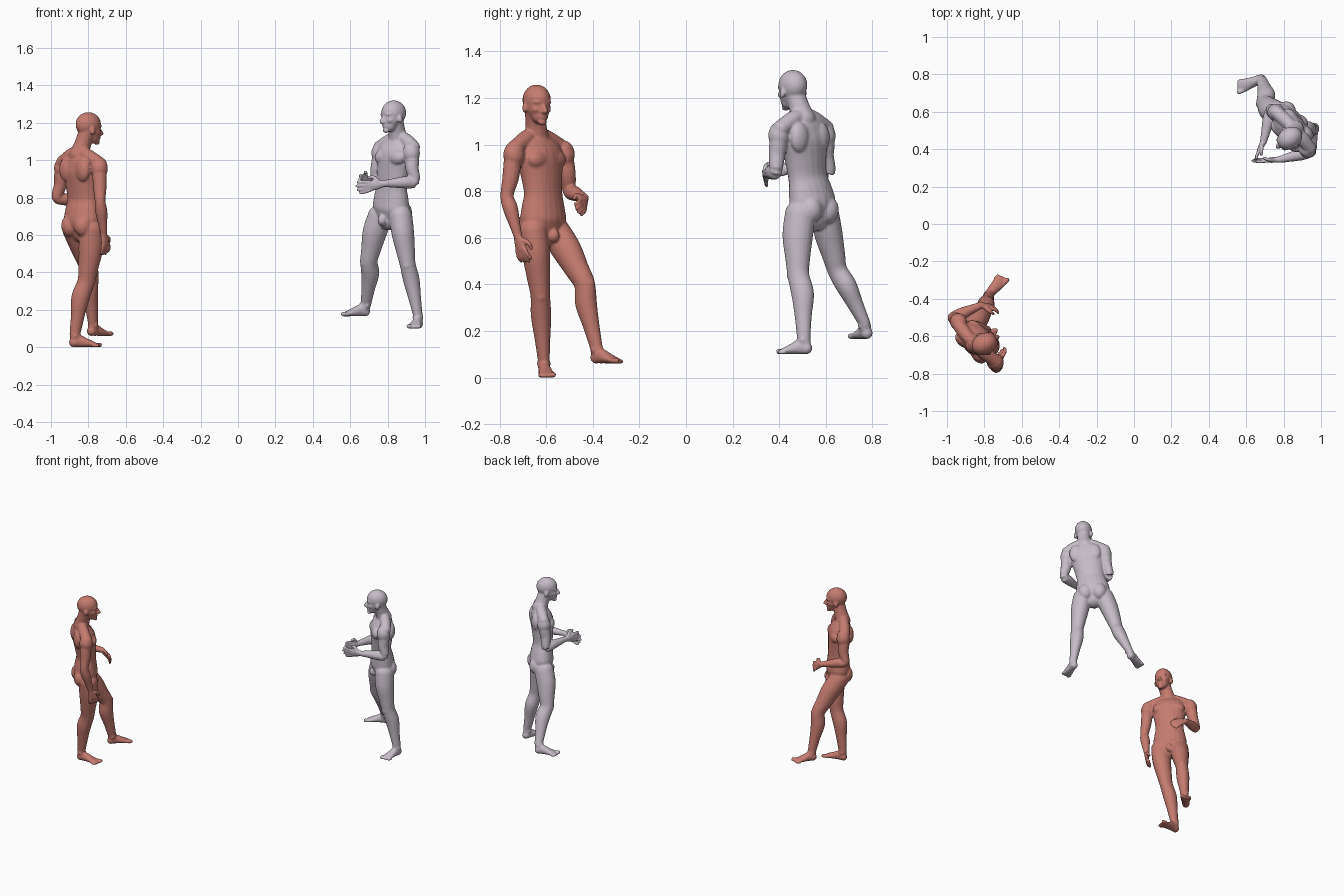
import bpy, bmesh
from math import radians, sin, cos, pi
from mathutils import Vector as V, Matrix

if "Cube" in bpy.data.objects:
    bpy.data.objects.remove(bpy.data.objects["Cube"])
UP = V((0, 0, 1))


def material(name, rgb):
    m = bpy.data.materials.new(name)
    m.use_nodes = True
    m.diffuse_color = (*rgb, 1)
    bsdf = m.node_tree.nodes["Principled BSDF"]
    bsdf.inputs["Base Color"].default_value = (*rgb, 1)
    bsdf.inputs["Roughness"].default_value = 0.7
    return m


def facing(deg):
    """Forward and left axes for a heading."""
    a = radians(deg)
    return V((cos(a), sin(a), 0)), V((-sin(a), cos(a), 0))


def ball(bm, c, radii, fwd=V((1, 0, 0)), left=V((0, 1, 0))):
    rot = Matrix((fwd, left, fwd.cross(left))).transposed().to_4x4()
    bmesh.ops.create_uvsphere(bm, u_segments=20, v_segments=14, radius=1,
                              matrix=Matrix.Translation(c) @ rot @ Matrix.Diagonal((*radii, 1)))


def spline(a, b, c, d, t):
    return 0.5 * (2 * b + (c - a) * t + (2 * a - 5 * b + 4 * c - d) * t * t
                  + (3 * b - a - 3 * c + d) * t ** 3)


def loft(bm, secs, side, steps=5, n=20):
    """Smooth tube through (centre, half width along side, half depth), with round ends."""
    p = [secs[0]] + list(secs) + [secs[-1]]
    path = []
    for i in range(len(secs) - 1):
        path += [[spline(*(p[i + k][j] for k in range(4)), s / steps) for j in range(3)]
                 for s in range(steps)]
    path.append(list(secs[-1]))
    rings = []
    for i, (c, w, h) in enumerate(path):
        t = (path[min(i + 1, len(path) - 1)][0] - path[max(i - 1, 0)][0]).normalized()
        u = (side - t * side.dot(t)).normalized()
        v = t.cross(u)
        rings.append([bm.verts.new(c + u * w * cos(2 * pi * k / n) + v * h * sin(2 * pi * k / n))
                      for k in range(n)])
        if i in (0, len(path) - 1):
            ball(bm, c, (min(w, h), w, h), t, u)
    for a, b in zip(rings, rings[1:]):
        for k in range(n):
            bm.faces.new((a[k], a[k - 1], b[k - 1], b[k]))
    bm.faces.new(rings[0])
    bm.faces.new(rings[-1][::-1])


def tube(bm, pts, radii, side=V((0.3, 0.5, 0.81))):
    loft(bm, [(p, r, r) for p, r in zip(pts, radii)], side, 4, 12)


def hand(bm, wrist, tip, normal, fwd, curl):
    d = (tip - wrist).normalized()
    n = (normal - d * normal.dot(d)).normalized()
    s = d.cross(n)
    if s.dot(fwd + UP) < 0:
        s = -s
    size = (tip - wrist).length
    knuckle = wrist + d * size * 0.52
    loft(bm, [(wrist, 0.018, 0.016), (wrist + d * size * 0.25, 0.026, 0.015),
              (knuckle, 0.029, 0.011)], s)
    for k in range(4):
        f = (1.5 - k) / 1.5
        base = knuckle + s * f * 0.023
        length = size * (0.5 - 0.07 * abs(k - 1.3))
        mid = base + (d + s * f * 0.18 + n * curl * 0.4).normalized() * length * 0.55
        end = mid + (d + s * f * 0.1 + n * curl * 1.6).normalized() * length * 0.45
        tube(bm, (base, mid, end), (0.0095, 0.0088, 0.0075))
    root = wrist + d * size * 0.2 + s * 0.016
    bend = root + (d * 0.6 + s * 0.8 + n * 0.3).normalized() * 0.035
    tube(bm, (root, bend, bend + (d + n * 0.4).normalized() * 0.028), (0.013, 0.0105, 0.008))


def arm(bm, shoulder, elbow, wrist, tip, normal, fwd, left, curl):
    up, low = elbow - shoulder, wrist - elbow
    bow = (low.normalized() - up.normalized()) * 0.006
    tube(bm, (shoulder, shoulder + up * 0.3, shoulder + up * 0.62 + bow, elbow,
              elbow + low * 0.3, elbow + low * 0.7, wrist),
         (0.042, 0.039, 0.036, 0.029, 0.033, 0.025, 0.019))
    ball(bm, shoulder + up * 0.1, (0.046, 0.046, 0.055), fwd, left)
    hand(bm, wrist, tip, normal, fwd, curl)


def leg(bm, hip, knee, ankle, heel, toe, sole, inner):
    d = (toe - heel).normalized()
    s = UP.cross(d)
    up, low = knee - hip, ankle - knee
    loft(bm, [(hip, 0.062, 0.066), (hip + up * 0.35 + d * 0.008, 0.06, 0.066),
              (hip + up * 0.72 + d * 0.005, 0.05, 0.054), (knee, 0.042, 0.047),
              (knee + low * 0.3 - d * 0.012, 0.044, 0.049), (knee + low * 0.65 - d * 0.006, 0.034, 0.037),
              (ankle, 0.025, 0.029)], s)
    ball(bm, knee + d * 0.03, (0.02, 0.024, 0.03), d, s)
    # foot, ankle bones and toes
    length = (toe - heel).length
    rows = [(0.15, 0.025, 0.026), (0.32, 0.026, 0.032), (0.52, 0.03, 0.024),
            (0.74, 0.035, 0.015), (0.86, 0.033, 0.01)]
    loft(bm, [(heel + d * length * t + UP * (sole + h), w, h) for t, w, h in rows], s)
    loft(bm, [(ankle, 0.025, 0.029), (heel + d * length * 0.24 + UP * (sole + 0.03), 0.026, 0.034)], s)
    for k in (-1, 1):
        ball(bm, ankle + s * k * 0.02 - UP * 0.01, (0.012, 0.01, 0.014), d, s)
    for k in range(5):
        r = 0.0125 if k == 0 else 0.0085
        a = heel + d * length * (0.84 - 0.025 * k) + s * inner * (0.024 - 0.0135 * k) + UP * (sole + r)
        tube(bm, (a, a + d * length * 0.11), (r, r))


def head(bm, c, top, fwd, left):
    """Skull, jaw and face; c is the head's axis."""
    def at(f, l, z):
        return V((c.x, c.y, top - z)) + fwd * f + left * l
    ball(bm, at(-0.006, 0, 0.066), (0.071, 0.058, 0.066), fwd, left)
    ball(bm, at(0.014, 0, 0.095), (0.049, 0.05, 0.06), fwd, left)
    ball(bm, at(0.022, 0, 0.13), (0.036, 0.038, 0.038), fwd, left)
    ball(bm, at(0.046, 0, 0.161), (0.016, 0.02, 0.014), fwd, left)
    tube(bm, (at(0.056, 0, 0.085), at(0.068, 0, 0.1), at(0.074, 0, 0.114)), (0.007, 0.009, 0.0115))
    for k in (-1, 1):
        ball(bm, at(0.05, k * 0.021, 0.075), (0.012, 0.021, 0.008), fwd, left)
        ball(bm, at(0.046, k * 0.021, 0.089), (0.011, 0.012, 0.008), fwd, left)
        ball(bm, at(0.04, k * 0.03, 0.108), (0.015, 0.014, 0.012), fwd, left)
        ball(bm, at(0.066, k * 0.009, 0.117), (0.009, 0.008, 0.007), fwd, left)
        ball(bm, at(-0.008, k * 0.058, 0.1), (0.015, 0.008, 0.022), fwd, left)
    for z in (0.132, 0.141):
        ball(bm, at(0.054, 0, z), (0.011, 0.018, 0.005), fwd, left)


def torso(bm, pelvis, chest, skull, top, fwd, left):
    axis = chest - pelvis
    # fraction up the spine, forward shift, half width, half depth
    rows = [(-0.2, 0, 0.075, 0.06), (-0.03, -0.004, 0.112, 0.08), (0.16, 0, 0.107, 0.075),
            (0.36, 0.006, 0.096, 0.066), (0.6, 0.004, 0.103, 0.072), (0.85, 0, 0.118, 0.078),
            (1.02, -0.008, 0.108, 0.062), (1.13, -0.01, 0.062, 0.045)]
    loft(bm, [(pelvis + axis * t + fwd * f, w, d) for t, f, w, d in rows], left)
    nape = chest + axis * 0.12 - fwd * 0.012
    crown = V((skull.x, skull.y, top - 0.1)) - fwd * 0.015
    tube(bm, (nape, nape.lerp(crown, 0.5), crown), (0.053, 0.045, 0.045))
    for k in (-1, 1):
        side = left * k
        ball(bm, pelvis - fwd * 0.045 + side * 0.048 - UP * 0.03, (0.05, 0.05, 0.06), fwd, left)
        ball(bm, chest + fwd * 0.046 + side * 0.052 - UP * 0.055, (0.034, 0.056, 0.042), fwd, left)
        ball(bm, chest - fwd * 0.047 + side * 0.06 - UP * 0.04, (0.032, 0.048, 0.065), fwd, left)
        tube(bm, (nape + UP * 0.025, nape + side * 0.06, chest + side * 0.13 - fwd * 0.005),
             (0.03, 0.036, 0.036))
    ball(bm, pelvis + fwd * 0.06 - UP * 0.07, (0.025, 0.024, 0.03), fwd, left)


def figure(name, mat, heading, gaze, pelvis, chest, skull, top, arms, legs, curl):
    fwd, left = facing(heading)
    bm = bmesh.new()
    torso(bm, V(pelvis), V(chest), V(skull), top, fwd, left)
    head(bm, V(skull), top, *facing(gaze))
    for a in arms:
        arm(bm, *map(V, a), fwd, left, curl)
    for k, (*pts, heel, toe, sole) in zip((1, -1), legs):
        leg(bm, *map(V, pts), V((*heel, 0)), V((*toe, 0)), sole, -k)
    bmesh.ops.recalc_face_normals(bm, faces=bm.faces)
    me = bpy.data.meshes.new(name)
    bm.to_mesh(me)
    bm.free()
    me.materials.append(mat)
    ob = bpy.data.objects.new(name, me)
    bpy.context.collection.objects.link(ob)
    # fuse the parts into one skin
    fuse = ob.modifiers.new("fuse", "REMESH")
    fuse.mode, fuse.voxel_size, fuse.use_smooth_shade = "VOXEL", 0.0055, True
    soft = ob.modifiers.new("soften", "SMOOTH")
    soft.factor, soft.iterations = 0.5, 4
    bpy.context.view_layer.objects.active = ob
    for mod in ("fuse", "soften"):
        bpy.ops.object.modifier_apply(modifier=mod)
    ob.data.shade_smooth()


# each arm: shoulder, elbow, wrist, fingertip, palm direction (left, then right)
# each leg: hip, knee, ankle, heel, toe, ground height (left, then right)
figure("red_figure_body", material("terracotta", (0.56, 0.2, 0.16)), 45, 28,
       (-0.83, -0.61, 0.68), (-0.84, -0.63, 0.99), (-0.795, -0.638, 0), 1.257,
       [((-0.935, -0.525, 0.975), (-0.968, -0.5, 0.8), (-0.82, -0.435, 0.77),
         (-0.72, -0.45, 0.72), (0.3, -0.7, -0.5)),
        ((-0.742, -0.735, 0.975), (-0.737, -0.768, 0.78), (-0.718, -0.722, 0.61),
         (-0.7, -0.695, 0.49), (-0.7, 0.7, 0))],
       [((-0.875, -0.565, 0.63), (-0.79, -0.435, 0.4), (-0.775, -0.385, 0.13),
         (-0.8, -0.405), (-0.69, -0.277), 0.06),
        ((-0.785, -0.655, 0.63), (-0.812, -0.625, 0.35), (-0.872, -0.61, 0.07),
         (-0.905, -0.613), (-0.727, -0.592), 0.0)], 0.45)

figure("lilac_figure_body", material("pale_lilac", (0.56, 0.5, 0.57)), 223, 215,
       (0.815, 0.54, 0.75), (0.845, 0.5, 1.07), (0.828, 0.455, 0), 1.32,
       [((0.925, 0.4, 1.055), (0.945, 0.385, 0.885), (0.78, 0.345, 0.875),
         (0.635, 0.335, 0.85), (0, 1, 0.2)),
        ((0.762, 0.595, 1.055), (0.732, 0.612, 0.88), (0.692, 0.44, 0.89),
         (0.645, 0.345, 0.89), (0.9, -0.3, 0))],
       [((0.87, 0.49, 0.7), (0.908, 0.482, 0.44), (0.962, 0.505, 0.17),
         (0.97, 0.54), (0.935, 0.385), 0.1),
        ((0.76, 0.595, 0.7), (0.7, 0.65, 0.46), (0.685, 0.765, 0.235),
         (0.705, 0.785), (0.545, 0.725), 0.165)], 0.1)
